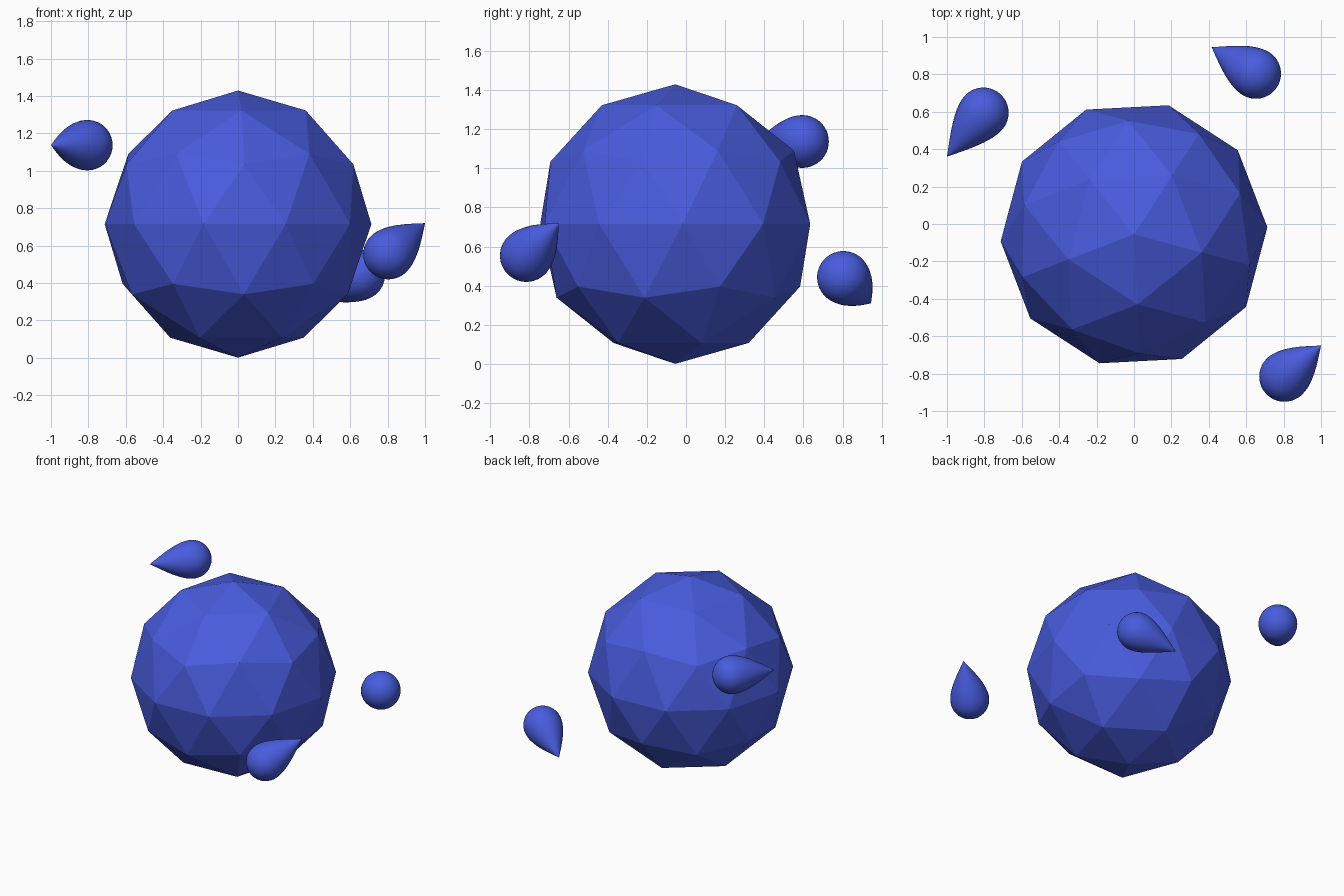
import bpy, bmesh, math
from mathutils import Vector

if "Cube" in bpy.data.objects:
    bpy.data.objects.remove(bpy.data.objects["Cube"])

blue = bpy.data.materials.new("royal blue")
blue.diffuse_color = (0.065, 0.107, 0.73, 1)
blue.use_nodes = True
blue.node_tree.nodes["Principled BSDF"].inputs["Base Color"].default_value = blue.diffuse_color

# Faceted central ball
bpy.ops.mesh.primitive_ico_sphere_add(subdivisions=2, radius=0.714,
                                      location=(0, -0.055, 0.715),
                                      rotation=(0, 0, math.radians(-15)))
ball = bpy.context.object
ball.name = "faceted_ball"
ball.data.materials.append(blue)

# Teardrop outline: (distance from tip, radius)
RADIUS, LENGTH = 0.135, 0.305


def drop_profile():
    ctrl = [(0, 0), (0.1, 0.06), (0.215, RADIUS), (LENGTH, RADIUS)]
    pts = []
    for i in range(1, 15):
        t = i / 14
        w = ((1 - t) ** 3, 3 * t * (1 - t) ** 2, 3 * t * t * (1 - t), t ** 3)
        pts.append((sum(a * p[0] for a, p in zip(w, ctrl)),
                    sum(a * p[1] for a, p in zip(w, ctrl))))
    for i in range(1, 12):
        a = i / 12 * math.pi / 2
        pts.append((LENGTH + RADIUS * math.sin(a), RADIUS * math.cos(a)))
    return pts


def make_drop(name, tip, centre, sides=32):
    bm = bmesh.new()
    rings = []
    for d, r in drop_profile():
        rings.append([bm.verts.new((r * math.cos(k * math.tau / sides),
                                    r * math.sin(k * math.tau / sides), d))
                      for k in range(sides)])
    point = bm.verts.new((0, 0, 0))
    end = bm.verts.new((0, 0, LENGTH + RADIUS))
    for k in range(sides):
        n = (k + 1) % sides
        bm.faces.new((point, rings[0][n], rings[0][k]))
        bm.faces.new((end, rings[-1][k], rings[-1][n]))
        for a, b in zip(rings, rings[1:]):
            bm.faces.new((a[k], a[n], b[n], b[k]))
    bmesh.ops.recalc_face_normals(bm, faces=bm.faces)
    for f in bm.faces:
        f.smooth = True
    mesh = bpy.data.meshes.new(name)
    bm.to_mesh(mesh)
    bm.free()
    mesh.materials.append(blue)
    obj = bpy.data.objects.new(name, mesh)
    bpy.context.collection.objects.link(obj)
    # Point the drop from its tip towards its round end
    obj.location = tip
    axis = Vector(centre) - Vector(tip)
    obj.rotation_euler = axis.to_track_quat('Z', 'Y').to_euler()


# Three drops floating around the ball
make_drop("left_drop", (-1.0, 0.36, 1.137), (-0.805, 0.595, 1.137))
make_drop("front_drop", (1.0, -0.65, 0.72), (0.805, -0.815, 0.555))
make_drop("back_drop", (0.415, 0.945, 0.31), (0.65, 0.805, 0.442))
